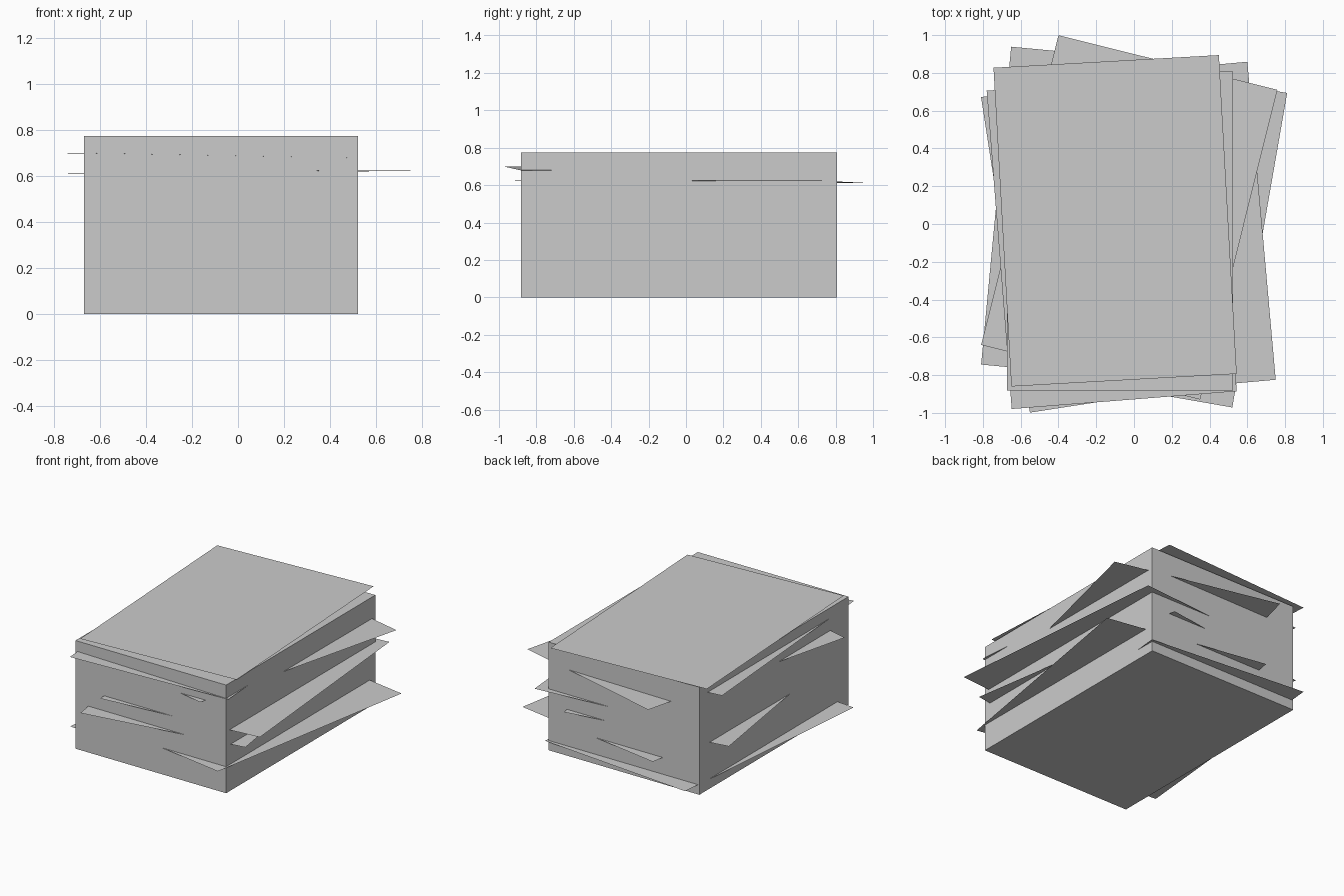
import bpy
from math import radians

if "Cube" in bpy.data.objects:
    bpy.data.objects.remove(bpy.data.objects["Cube"])

W, L = 1.195, 1.69   # paper format
STACK_H = 0.775


def sheet(name, x, y, z, turn, tilt=0.0):
    """One thin loose sheet, turned about z and slightly tilted across its width."""
    bpy.ops.mesh.primitive_plane_add(size=1, location=(x, y, z))
    ob = bpy.context.object
    ob.name = name
    ob.scale = (W, L, 1)
    ob.rotation_euler = (0, tilt, radians(turn))
    return ob


# solid, neatly squared block of paper
bpy.ops.mesh.primitive_cube_add(size=1, location=(-0.074, -0.037, STACK_H / 2))
block = bpy.context.object
block.name = "paper_block"
block.scale = (W, L, STACK_H)

# loose sheets sticking out, bottom to top: x, y, z, turn, tilt
sheets = [
    (-0.135, 0.041, 0.07, -5.4, 0),
    (0.077, -0.036, 0.19, -9.9, 0),
    (-0.090, -0.072, 0.332, 8.8, 0),
    (0.080, -0.036, 0.44, 5.1, 0),
    (-0.025, 0.035, 0.617, -14.0, -0.0117),
    (-0.118, -0.090, 0.69, 4.5, 0.018),
]
for i, s in enumerate(sheets, 1):
    sheet(f"loose_sheet_{i}", *s)

# top sheet hovering just above the block
sheet("top_sheet", -0.10, 0.017, 0.785, 3.2)
